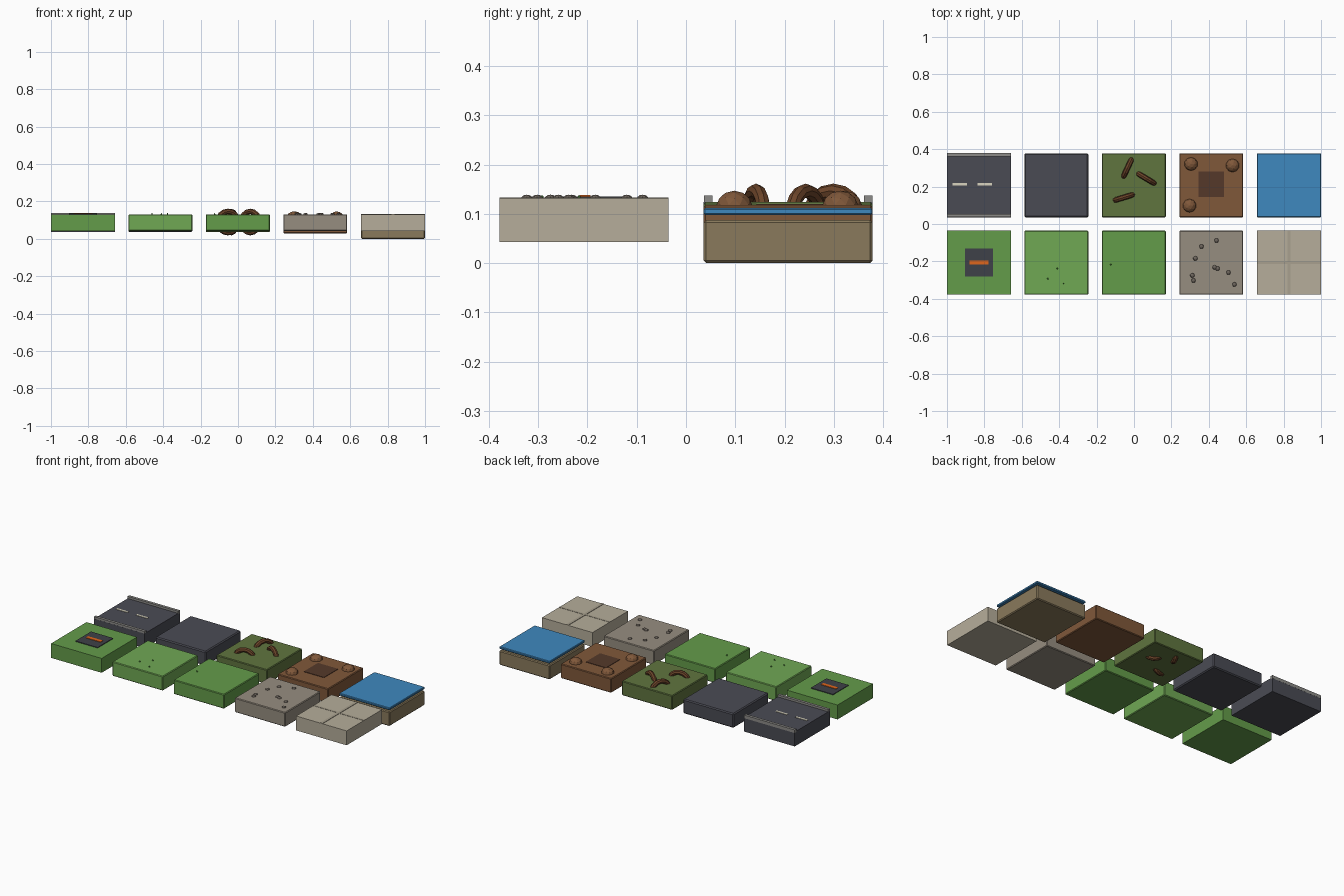
import bpy, math

if "Cube" in bpy.data.objects:
    bpy.data.objects.remove(bpy.data.objects["Cube"])

def mat(name, h):
    m = bpy.data.materials.new(name)
    lin = lambda c: c / 12.92 if c <= 0.04045 else ((c + 0.055) / 1.055) ** 2.4
    m.diffuse_color = [lin(int(h[i:i + 2], 16) / 255) for i in (0, 2, 4)] + [1]
    m.use_nodes = True
    m.node_tree.nodes["Principled BSDF"].inputs["Base Color"].default_value = m.diffuse_color
    return m

GRASS, GRASS2, TUFT = mat("grass", "649C4A"), mat("light_grass", "70A854"), mat("tuft", "4E8A3C")
OLIVE, ROOT, DIRT, PIT = mat("forest_floor", "60753F"), mat("root", "6B4429"), mat("dirt", "80583A"), mat("pit", "55392A")
ASPHALT, CURB, DASH = mat("asphalt", "4A4B54"), mat("curb", "8C8B88"), mat("dash", "DAD5C0")
GRAVEL, PEBBLE, PAVE, JOINT = mat("gravel", "968D80"), mat("pebble", "6E665E"), mat("paving", "B6AE9B"), mat("joint", "A8A08E")
SAND, WATER, PLATE, EMBER = mat("sand", "8A7A5C"), mat("water", "3F88BF"), mat("plate", "3E4148"), mat("ember", "E0661C")

def finish(name, m):
    o = bpy.context.object
    o.name = name
    o.data.materials.append(m)
    return o

def box(name, m, x, y, z0, z1, sx, sy, bevel=0):
    bpy.ops.mesh.primitive_cube_add(size=1, location=(x, y, (z0 + z1) / 2))
    o = finish(name, m)
    o.dimensions = (sx, sy, z1 - z0)
    bpy.context.view_layer.update()
    bpy.ops.object.transform_apply(location=False, rotation=False, scale=True)
    if bevel:
        b = o.modifiers.new("bevel", "BEVEL")
        b.width, b.segments = bevel, 1
    return o

def dome(name, m, x, y, z, r, rz, sub=2):
    bpy.ops.mesh.primitive_ico_sphere_add(subdivisions=sub, radius=r, location=(x, y, z))
    finish(name, m).scale.z = rz / r

# tile blocks: column positions and two rows
W, H, ROW = 0.342, 0.088, 0.207
X = [-0.829, -0.415, -0.001, 0.413, 0.829]
TILES = [
    ("campfire_tile", GRASS, 0, -ROW, 0.131, 0), ("light_grass_tile", GRASS2, 1, -ROW, 0.131, 0.004),
    ("grass_tile", GRASS, 2, -ROW, 0.131, 0.004), ("gravel_tile", GRAVEL, 3, -ROW, 0.131, 0.004),
    ("paving_tile", PAVE, 4, -ROW, 0.131, 0), ("road_tile", ASPHALT, 0, ROW, 0.124, 0),
    ("asphalt_tile", ASPHALT, 1, ROW, 0.124, 0.006), ("forest_tile", OLIVE, 2, ROW, 0.124, 0.004),
    ("dirt_tile", DIRT, 3, ROW, 0.118, 0.004), ("water_bed", SAND, 4, ROW, 0.088, 0.005)]
for name, m, c, y, top, bev in TILES:
    box(name, m, X[c], y, top - H, top, W, W, bev)

# water sheet floating above its bed
box("water_sheet", WATER, X[4], ROW, 0.098, 0.112, W, W, 0.003)

# dark plate with glowing bar
box("fire_plate", PLATE, X[0], -0.205, 0.128, 0.135, 0.15, 0.15)
box("ember_bar", EMBER, X[0], -0.205, 0.133, 0.138, 0.10, 0.022)

# grass tufts
for x, y in [(-0.46, -0.292), (-0.41, -0.238), (-0.377, -0.318), (-0.125, -0.217)]:
    bpy.ops.mesh.primitive_cone_add(vertices=6, radius1=0.007, radius2=0.002, depth=0.012, location=(x, y, 0.131))
    finish("grass_tuft", TUFT)

# pebbles
for x, y in [(0.441, -0.088), (0.361, -0.12), (0.328, -0.184), (0.312, -0.275), (0.318, -0.302),
             (0.431, -0.232), (0.447, -0.238), (0.505, -0.259), (0.537, -0.323)]:
    dome("pebble", PEBBLE, x, y, 0.131, 0.012, 0.008)

# paving joints
box("joint_y", JOINT, X[4], -ROW, 0.128, 0.1335, 0.016, W)
box("joint_x", JOINT, X[4], -ROW, 0.128, 0.1325, W, 0.014)

# road curbs and centre dashes
for y in (0.045, 0.370):
    box("curb", CURB, X[0], y, 0.118, 0.137, W, 0.017)
for x in (-0.932, -0.797):
    box("lane_dash", DASH, x, 0.213, 0.122, 0.1265, 0.078, 0.013)

# arching roots, rings standing through the tile
for x, y, a in [(-0.035, 0.299, 65), (0.066, 0.243, -31), (-0.054, 0.142, 17)]:
    bpy.ops.mesh.primitive_torus_add(major_radius=0.057, minor_radius=0.0145, major_segments=16, minor_segments=8,
                                     location=(x, y, 0.09), rotation=(math.pi / 2, 0, math.radians(a)))
    finish("root", ROOT)

# dirt pit patch and mounds
box("pit_patch", PIT, X[3], 0.212, 0.114, 0.1205, 0.137, 0.137)
for x, y in [(0.305, 0.321), (0.527, 0.313), (0.297, 0.098)]:
    dome("dirt_mound", DIRT, x, y, 0.118, 0.036, 0.029)
